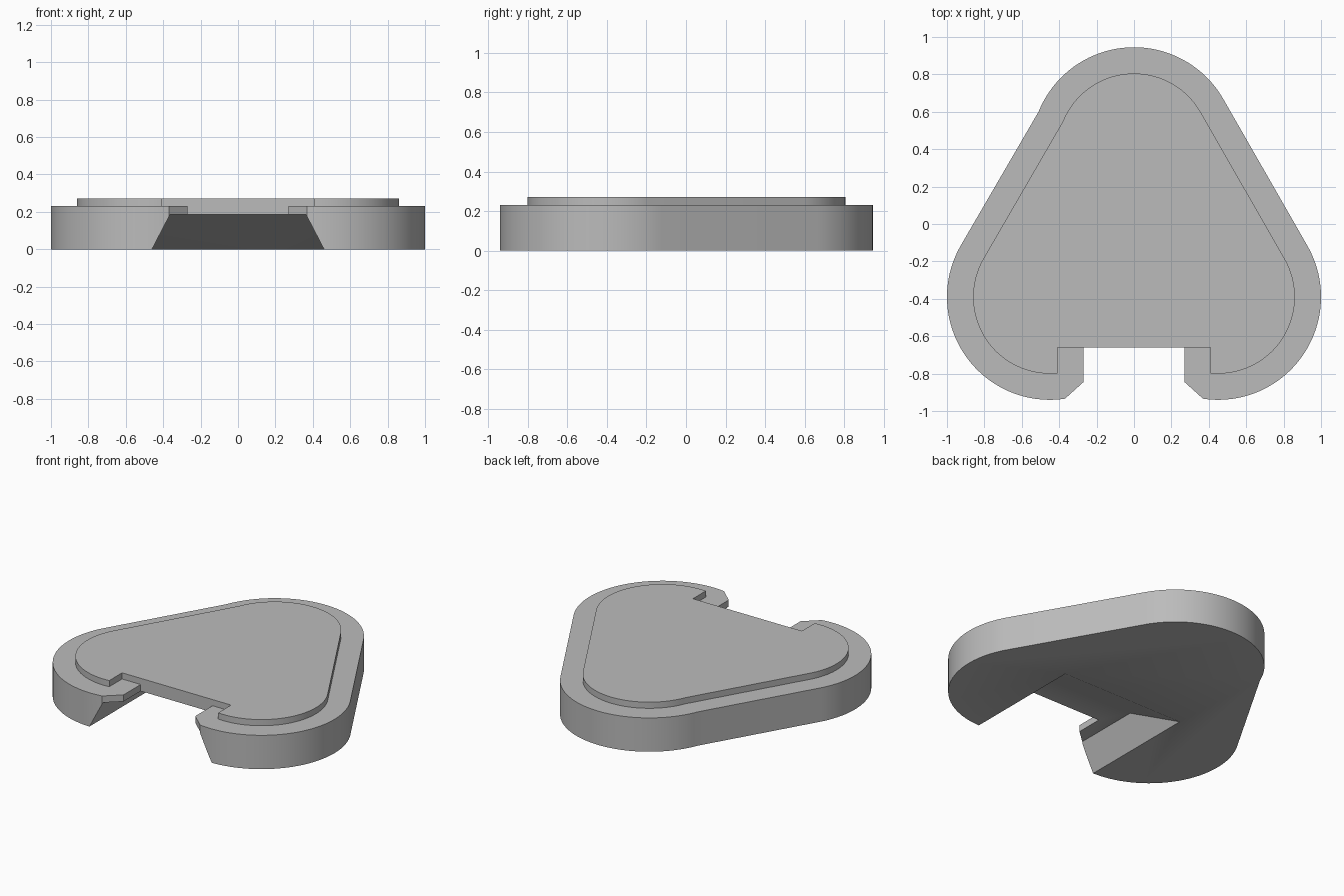
import bpy, bmesh
from math import cos, sin, radians
from mathutils import Vector

cube = bpy.data.objects.get("Cube")
if cube:
    bpy.data.objects.remove(cube, do_unlink=True)

grey = bpy.data.materials.new("plain_grey")
grey.use_nodes = True
colour = (0.5, 0.5, 0.5, 1)
grey.diffuse_color = colour
grey.node_tree.nodes["Principled BSDF"].inputs["Base Color"].default_value = colour


def make_object(name, bm):
    bmesh.ops.recalc_face_normals(bm, faces=bm.faces)
    mesh = bpy.data.meshes.new(name)
    bm.to_mesh(mesh)
    bm.free()
    mesh.materials.append(grey)
    obj = bpy.data.objects.new(name, mesh)
    bpy.context.collection.objects.link(obj)
    return obj


def arc(cx, cy, r, start, end, steps=40):
    angles = [radians(start + (end - start) * i / steps) for i in range(steps + 1)]
    return [(cx + r * cos(a), cy + r * sin(a)) for a in angles]


def slab(name, r, notch, z0, z1):
    """Rounded triangle with a front notch, pulled up from z0 to z1."""
    outline = arc(0.45, -0.39, r, -90 - notch[0][2], 29.7)
    outline += arc(0, 0.395, r, 29.7, 158)
    outline += arc(-0.45, -0.39, r, 150.3, 270 + notch[0][2])
    outline += [(-x, y) for x, y, _ in notch[1:]]
    outline += [(x, y) for x, y, _ in reversed(notch[1:])]
    bm = bmesh.new()
    face = bm.faces.new([bm.verts.new((x, y, z0)) for x, y in outline])
    top = bmesh.ops.extrude_face_region(bm, geom=[face])["geom"]
    verts = [v for v in top if isinstance(v, bmesh.types.BMVert)]
    bmesh.ops.translate(bm, verts=verts, vec=Vector((0, 0, z1 - z0)))
    return make_object(name, bm)


# Body with chamfered tabs, and the raised plate on top
# (the first notch entry holds how far the lobe arc runs past straight down)
body = slab("body", 0.55, [(0, 0, 8.5), (0.27, -0.845, 0), (0.27, -0.66, 0)], 0, 0.23)
plate = slab("top_plate", 0.41, [(0, 0, 5.6), (0.41, -0.66, 0)], 0.23, 0.272)

# Dovetail groove under the body, ending in a ramp at the back
bm = bmesh.new()
for z in (-0.1, 0.185):
    half, back = 0.46 - 0.52 * z, -0.11 - 1.95 * z
    for x in (-half, half):
        for y in (-1.2, back):
            bm.verts.new((x, y, z))
bmesh.ops.convex_hull(bm, input=bm.verts)
cutter = make_object("groove_cutter", bm)
cutter.hide_render = True

cut = body.modifiers.new("groove", 'BOOLEAN')
cut.operation = 'DIFFERENCE'
cut.solver = 'EXACT'
cut.object = cutter
bpy.context.view_layer.objects.active = body
bpy.ops.object.modifier_apply(modifier=cut.name)
bpy.data.objects.remove(cutter, do_unlink=True)

# Smooth the round sides, keep the edges sharp
for obj in (body, plate):
    bpy.ops.object.select_all(action='DESELECT')
    obj.select_set(True)
    bpy.context.view_layer.objects.active = obj
    bpy.ops.object.shade_smooth_by_angle(angle=radians(30))
